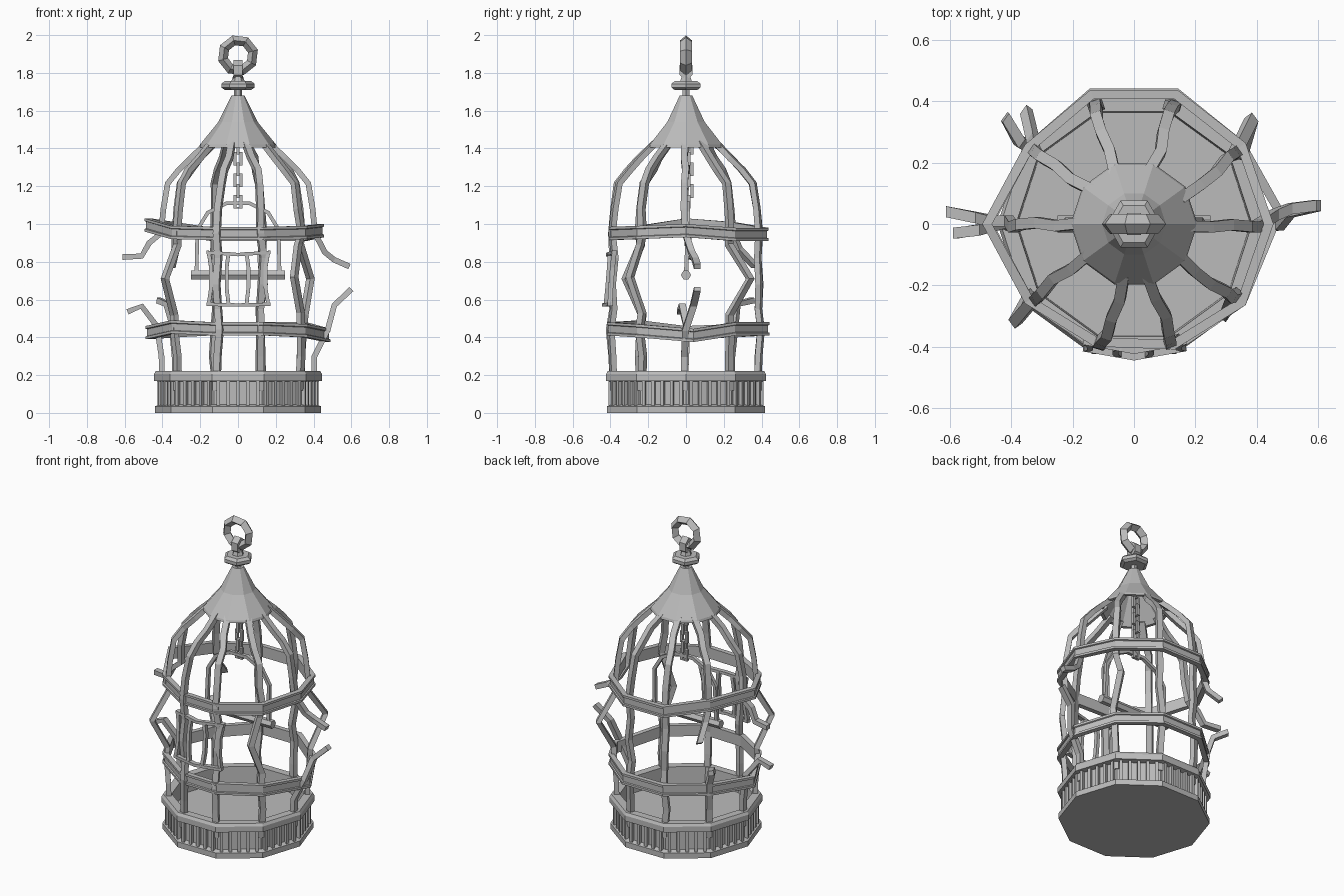
import bpy, bmesh, math, random
from mathutils import Vector, Matrix

random.seed(4)
if "Cube" in bpy.data.objects:
    bpy.data.objects.remove(bpy.data.objects["Cube"])

SIDES = 10
STEP = math.tau / SIDES
Z = Vector((0, 0, 1))

metal = bpy.data.materials.new("grey_metal")
metal.use_nodes = True
metal.diffuse_color = (0.5, 0.5, 0.5, 1)
metal.node_tree.nodes["Principled BSDF"].inputs["Base Color"].default_value = (0.5, 0.5, 0.5, 1)


def finish(name, bm):
    bmesh.ops.remove_doubles(bm, verts=bm.verts, dist=0.0005)
    bmesh.ops.recalc_face_normals(bm, faces=bm.faces)
    mesh = bpy.data.meshes.new(name)
    bm.to_mesh(mesh)
    bm.free()
    mesh.materials.append(metal)
    obj = bpy.data.objects.new(name, mesh)
    bpy.context.collection.objects.link(obj)
    return obj


def skin(bm, loops, wrap):
    """Join equal closed loops; wrap back to the first or cap both ends."""
    rows = [[bm.verts.new(p) for p in loop] for loop in loops]
    n = len(rows[0])
    pairs = list(zip(rows, rows[1:])) + ([(rows[-1], rows[0])] if wrap else [])
    for a, b in pairs:
        for i in range(n):
            j = (i + 1) % n
            bm.faces.new((a[i], a[j], b[j], b[i]))
    if not wrap:
        bm.faces.new(rows[0][::-1])
        bm.faces.new(rows[-1])


def polar(r, angle, z, side=0):
    c, s = math.cos(angle), math.sin(angle)
    return Vector((r * c - side * s, r * s + side * c, z))


def lathe(name, profile, sides=SIDES):
    bm = bmesh.new()
    skin(bm, [[polar(r, math.tau * i / sides, z) for r, z in profile]
              for i in range(sides)], True)
    # Points on the axis collapse, leaving clean triangle fans
    return finish(name, bm)


def sweep(bm, path, side, width, depth, wrap=False):
    """Rectangular rod along a path, with side as its fixed width direction."""
    path = [Vector(p) for p in path]
    loops = []
    for i, p in enumerate(path):
        if wrap:
            t = path[(i + 1) % len(path)] - path[i - 1]
        else:
            t = path[min(i + 1, len(path) - 1)] - path[max(i - 1, 0)]
        out = t.cross(side).normalized() * depth / 2
        w = side * width / 2
        loops.append([p + w + out, p - w + out, p - w - out, p + w - out])
    skin(bm, loops, wrap)


def rod(name, path, side, width, depth, wrap=False):
    bm = bmesh.new()
    sweep(bm, path, Vector(side), width, depth, wrap)
    return finish(name, bm)


# Tray with floor and rims
lathe("base_tray", [(0, 0), (.44, 0), (.44, .035), (.41, .045), (.41, .165),
                    (.445, .17), (.445, .205), (.435, .222), (.385, .222), (.38, .12), (0, .12)])

# Upright slats around the tray wall
bm = bmesh.new()
for k in range(SIDES):
    a, b = polar(.42, k * STEP, .105), polar(.42, (k + 1) * STEP, .105)
    for i in range(5):
        spot = Matrix.Translation(a.lerp(b, (i + .5) / 5))
        turn = Matrix.Rotation((k + .5) * STEP, 4, "Z")
        bmesh.ops.create_cube(bm, size=1, matrix=spot @ turn @ Matrix.Diagonal((.022, .018, .135, 1)))
finish("base_slats", bm)

# Warped hoops with a lip at the top and bottom
HOOP = [(-.032, 0), (0, 0), (0, .014), (-.008, .017), (-.008, .053), (0, .056), (0, .07), (-.032, .07)]


def hoop(name, radii, heights, first_shift):
    bm = bmesh.new()
    skin(bm, [[polar(r + dr, k * STEP, z + dz, 0 if k else first_shift) for dr, dz in HOOP]
              for k, (r, z) in enumerate(zip(radii, heights))], True)
    finish(name, bm)


hoop("lower_hoop", [.49, .45, .465, .465, .44, .49, .44, .43, .44, .45],
     [.375, .41, .41, .41, .40, .39, .42, .41, .41, .40], .04)
hoop("upper_hoop", [.455, .45, .46, .46, .44, .495, .44, .42, .43, .45],
     [.93, .91, .91, .91, .94, .96, .92, .915, .915, .92], 0)

# Cage bars as (radius, height, sideways shift)
DOME = [(.165, 1.43), (.25, 1.35), (.315, 1.285), (.372, 1.215), (.395, 1.08), (.408, .95)]
FOOT = [(.415, .44), (.405, .3), (.40, .12)]
STRAIGHT = [(.40, .82), (.41, .68), (.4, .55)]
KINKED = {
    1: [(.40, .89), (.51, .71, .05), (.42, .52)],
    6: [(.40, .89), (.50, .71, .03), (.41, .52)],
    9: [(.40, .89), (.415, .72, -.065), (.405, .53)],
}
BROKEN = {
    0: ([(.46, .85, .03), (.51, .81, .05), (.59, .775, .06)],
        [(.6, .655, .06), (.51, .57, .04), (.475, .44)]),
    4: ([(.43, .87, -.03), (.5, .775, -.09)],
        [(.545, .595, -.035), (.46, .575), (.43, .48)]),
    5: ([(.47, .9), (.51, .83, -.02), (.612, .825, -.04)],
        [(.585, .535, .03), (.51, .565, .02), (.43, .46)]),
}
LEAN = {1: -.015, 7: .022}
for k in range(SIDES):
    angle = k * STEP
    shifts = [LEAN.get(k, 0) + random.uniform(-.012, .012) for _ in range(12)]

    def place(points):
        return [polar(p[0], angle, p[1], p[2] if len(p) > 2 else s)
                for p, s in zip(points, shifts)]
    side = polar(0, angle, 0, 1)
    if k in BROKEN:
        upper, lower = BROKEN[k]
        rod("broken_bar_upper_%d" % k, place(DOME + upper), side, .036, .03)
        rod("broken_bar_lower_%d" % k, place(lower + FOOT[1:]), side, .036, .03)
    else:
        rod("cage_bar_%d" % k, place(DOME + KINKED.get(k, STRAIGHT) + FOOT), side, .036, .03)

# Hollow flared roof
lathe("roof", [(.207, 1.405), (.202, 1.42), (.104, 1.54), (.035, 1.68), (0, 1.68),
               (0, 1.66), (.025, 1.66), (.09, 1.54), (.187, 1.405)])

# Finial, hanging eye and large ring
lathe("finial", [(0, 1.67), (.02, 1.67), (.02, 1.71), (.07, 1.71), (.088, 1.722),
                 (.088, 1.742), (.07, 1.757), (.035, 1.757), (.025, 1.785), (0, 1.785)], 6)


def ellipse(center, rx, rz, axis, count, phase=0):
    pts = []
    for i in range(count):
        t = math.tau * i / count + phase
        flat = rx * math.cos(t)
        off = (flat, 0, rz * math.sin(t)) if axis == "x" else (0, flat, rz * math.sin(t))
        pts.append(Vector(center) + Vector(off))
    return pts


rod("hanging_eye", ellipse((0, 0, 1.815), .028, .042, "y", 6, math.pi / 6), (1, 0, 0), .045, .024, True)

bm = bmesh.new()
loops = []
for i in range(8):
    t = math.tau * (i + .35) / 8
    out = Vector((math.cos(t), 0, math.sin(t)))
    mid = Vector((0, 0, 1.893)) + out * .082
    loops.append([mid + out * .027 * math.cos(u) + Vector((0, .032 * math.sin(u), 0))
                  for u in (math.tau * j / 4 for j in range(4))])
skin(bm, loops, True)
finish("hanging_ring", bm)

# Chain below the roof, alternate links turned
for i in range(7):
    axis = "xy"[i % 2]
    rod("chain_link_%d" % i, ellipse((0, .015, 1.46 - i * .057), .024, .045, axis, 4, math.pi / 4),
        (0, 1, 0) if axis == "x" else (1, 0, 0), .018, .018, True)

# Swing: hanger arch and round perch
arch = [(-.22, 0, .73), (-.215, .01, .97), (-.16, .01, 1.06), (-.06, .01, 1.11),
        (.06, .01, 1.11), (.16, .01, 1.06), (.215, .01, .97), (.22, 0, .73)]
rod("swing_hanger", arch, (0, 1, 0), .022, .02)
bm = bmesh.new()
skin(bm, [[(x, .027 * math.cos(t), .73 + .027 * math.sin(t))
           for t in (math.tau * j / 6 for j in range(6))] for x in (-.25, .25)], False)
finish("swing_perch", bm)

# Bowed gate leaning out at the bottom
gate = bmesh.new()


def gate_point(x, z):
    return (x, -.378 - (.86 - z) * .08 - .03 * (1 - abs(x) / .17), z)


across = Vector((1, 0, 0))
for x, bend in ((-.155, .012), (-.05, -.01), (.045, .01), (.16, -.014)):
    sweep(gate, [gate_point(x, .575), gate_point(x + bend, .66),
                 gate_point(x + bend, .77), gate_point(x, .85)], across, .02, .026)
for z, dip in ((.575, -.004), (.85, -.012)):
    sweep(gate, [gate_point(-.165, z), gate_point(0, z + dip), gate_point(.17, z)], Z, .018, .028)
finish("gate", gate)
